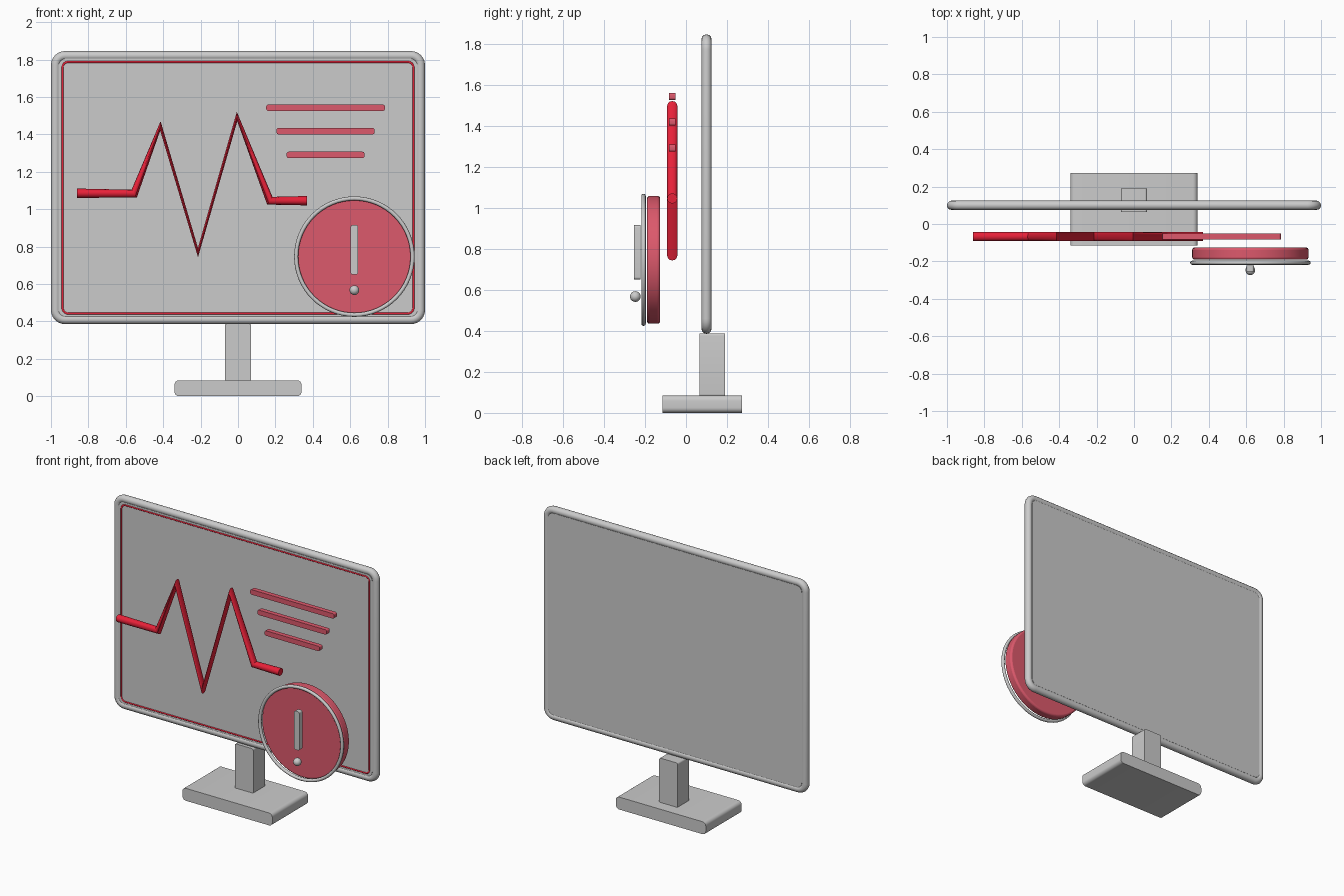
import bpy, bmesh
from math import sin, cos, pi, radians

if "Cube" in bpy.data.objects:
    bpy.data.objects.remove(bpy.data.objects["Cube"])


def material(name, rgb):
    m = bpy.data.materials.new(name)
    m.diffuse_color = (*rgb, 1)
    m.use_nodes = True
    m.node_tree.nodes["Principled BSDF"].inputs["Base Color"].default_value = m.diffuse_color
    return m


RED = material("bright_red", (0.8, 0.015, 0.04))
ROSE = material("rose", (0.72, 0.1, 0.15))


def finish(ob, mat=None, angle=35):
    bpy.ops.object.select_all(action='DESELECT')
    ob.select_set(True)
    bpy.context.view_layer.objects.active = ob
    if ob.type == 'CURVE':
        bpy.ops.object.convert(target='MESH')
        ob = bpy.context.object
    bpy.ops.object.shade_smooth_by_angle(angle=radians(angle))
    if mat:
        ob.data.materials.clear()
        ob.data.materials.append(mat)
    return ob


def outline(x0, x1, z0, z1, r, n=6):
    """Rounded rectangle in the front plane."""
    pts = []
    corners = [(x1 - r, z1 - r), (x0 + r, z1 - r), (x0 + r, z0 + r), (x1 - r, z0 + r)]
    for q, (cx, cz) in enumerate(corners):
        for i in range(n + 1):
            a = (q + i / n) * pi / 2
            pts.append((cx + r * cos(a), cz + r * sin(a)))
    return pts


def slab(name, x0, x1, y0, y1, z0, z1, r, mat=None):
    """Rounded rectangle extruded from front y0 to back y1."""
    bm = bmesh.new()
    face = bm.faces.new([bm.verts.new((x, y0, z)) for x, z in outline(x0, x1, z0, z1, r)])
    ext = bmesh.ops.extrude_face_region(bm, geom=[face])['geom']
    verts = [v for v in ext if isinstance(v, bmesh.types.BMVert)]
    bmesh.ops.translate(bm, verts=verts, vec=(0, y1 - y0, 0))
    bmesh.ops.recalc_face_normals(bm, faces=bm.faces)
    me = bpy.data.meshes.new(name)
    bm.to_mesh(me)
    bm.free()
    ob = bpy.data.objects.new(name, me)
    bpy.context.collection.objects.link(ob)
    return finish(ob, mat)


def tube(name, pts, y, radius, closed=False, mat=None):
    """Round tube swept along straight front-plane points."""
    cu = bpy.data.curves.new(name, 'CURVE')
    cu.dimensions = '3D'
    cu.bevel_depth = radius
    cu.bevel_resolution = 4
    cu.use_fill_caps = not closed
    sp = cu.splines.new('POLY')
    sp.points.add(len(pts) - 1)
    for p, (x, z) in zip(sp.points, pts):
        p.co = (x, y, z, 1)
    sp.use_cyclic_u = closed
    ob = bpy.data.objects.new(name, cu)
    bpy.context.collection.objects.link(ob)
    return finish(ob, mat)


# Stand
slab("stand_base", -0.34, 0.34, -0.115, 0.272, 0, 0.085, 0.025)
slab("stand_neck", -0.07, 0.07, 0.065, 0.19, 0.08, 0.388, 0.012)

# Screen, its rounded frame and thin red border
slab("screen_panel", -0.96, 0.96, 0.08, 0.12, 0.425, 1.805, 0.04)
tube("screen_frame", outline(-0.975, 0.975, 0.41, 1.82, 0.05), 0.1, 0.025, True)
tube("screen_border", outline(-0.938, 0.938, 0.442, 1.787, 0.03), 0.083, 0.006, True, RED)

# Pulse line
pulse = [(-0.86, 1.085), (-0.555, 1.083), (-0.415, 1.445), (-0.214, 0.768),
         (-0.005, 1.495), (0.17, 1.045), (0.37, 1.045)]
tube("pulse_line", pulse, -0.067, 0.025, False, RED)

# Three text bars
for i, (half, z) in enumerate([(0.317, 1.542), (0.262, 1.417), (0.208, 1.29)]):
    slab(f"info_bar_{i + 1}", 0.468 - half, 0.468 + half, -0.084, -0.052,
         z - 0.017, z + 0.017, 0.011, ROSE)

# Warning badge: disc, rim, stroke and dot
BX, BZ = 0.622, 0.746
bpy.ops.mesh.primitive_cylinder_add(vertices=64, radius=0.311, depth=0.064,
                                    location=(BX, -0.158, BZ), rotation=(pi / 2, 0, 0))
disc = bpy.context.object
disc.name = "badge_disc"
bev = disc.modifiers.new("soft_edge", 'BEVEL')
bev.width = 0.012
bev.segments = 3
finish(disc, ROSE)

bpy.ops.mesh.primitive_torus_add(major_radius=0.311, minor_radius=0.011,
                                 major_segments=64, minor_segments=12,
                                 location=(BX, -0.207, BZ), rotation=(pi / 2, 0, 0))
bpy.context.object.name = "badge_rim"
finish(bpy.context.object)

slab("badge_stroke", BX - 0.02, BX + 0.02, -0.254, -0.222, 0.65, 0.915, 0.012)

bpy.ops.mesh.primitive_uv_sphere_add(segments=24, ring_count=12, radius=0.026,
                                     location=(BX, -0.247, 0.567))
bpy.context.object.name = "badge_dot"
finish(bpy.context.object)
